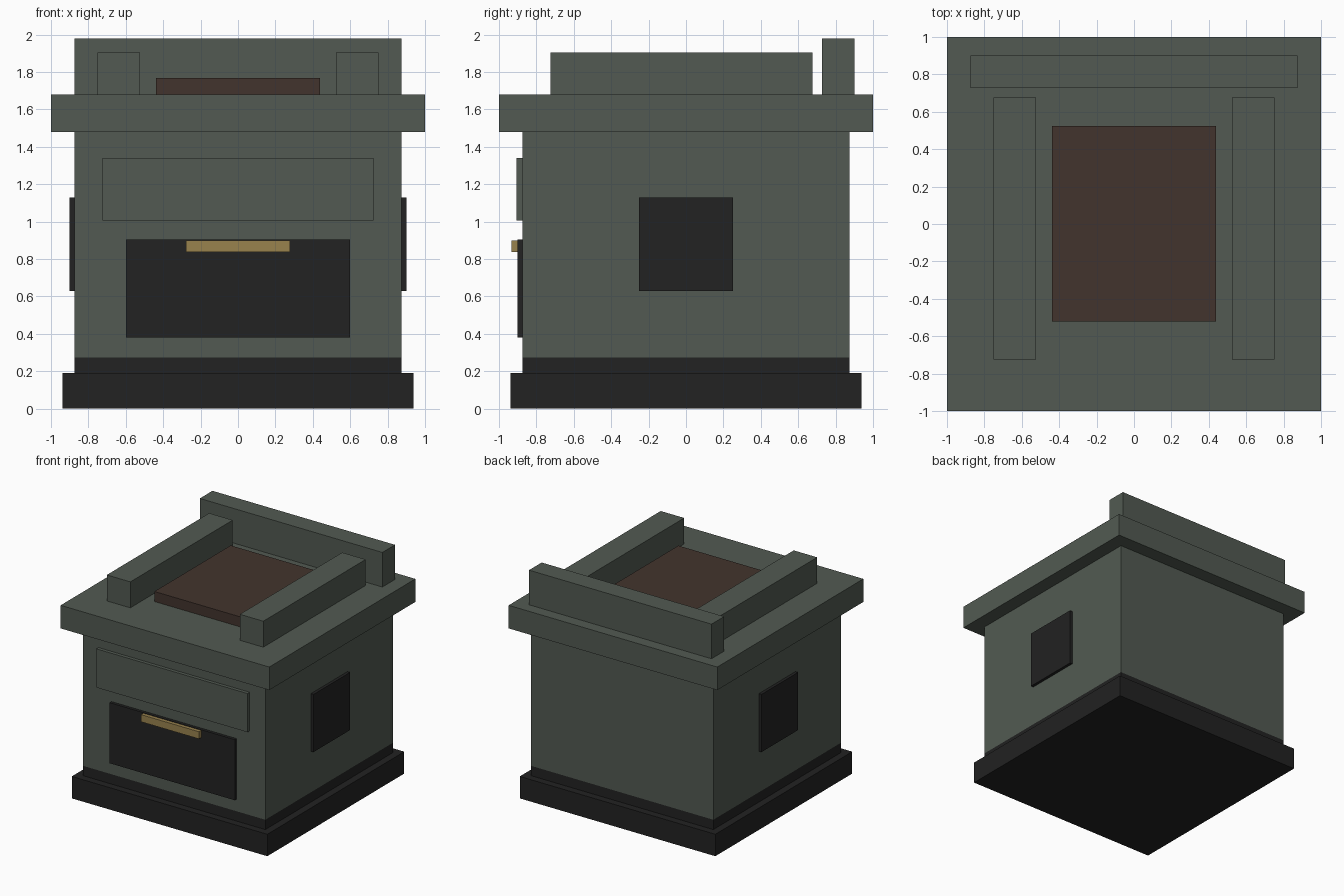
import bpy

if "Cube" in bpy.data.objects:
    bpy.data.objects.remove(bpy.data.objects["Cube"])


def material(name, rgb):
    m = bpy.data.materials.new(name)
    m.diffuse_color = (*rgb, 1.0)
    m.use_nodes = True
    m.node_tree.nodes["Principled BSDF"].inputs["Base Color"].default_value = m.diffuse_color
    return m


GREEN = material("grey_green", (0.084, 0.102, 0.084))
BLACK = material("charcoal", (0.016, 0.016, 0.016))
BROWN = material("dark_brown", (0.055, 0.034, 0.026))
BRASS = material("brass", (0.314, 0.223, 0.076))


def box(name, x, y, z, mat):
    """Box spanning the given (min, max) ranges."""
    lo, hi = zip(x, y, z)
    verts = [(a, b, c) for a in x for b in y for c in z]
    faces = [(0, 1, 3, 2), (4, 6, 7, 5), (0, 4, 5, 1),
             (2, 3, 7, 6), (0, 2, 6, 4), (1, 5, 7, 3)]
    mesh = bpy.data.meshes.new(name)
    mesh.from_pydata(verts, [], faces)
    mesh.materials.append(mat)
    ob = bpy.data.objects.new(name, mesh)
    bpy.context.collection.objects.link(ob)
    return ob


def span(h):
    return (-h, h)


# Base and body
box("plinth", span(0.9375), span(0.9375), (0, 0.19), BLACK)
box("base_band", span(0.875), span(0.875), (0.19, 0.275), BLACK)
box("body", span(0.875), span(0.875), (0.275, 1.48), GREEN)

# Top slab with the sunken-looking tray, side rails and back rail
box("top_slab", span(1.0), span(1.0), (1.48, 1.68), GREEN)
box("tray", span(0.4375), (-0.52, 0.525), (1.68, 1.767), BROWN)
box("back_rail", span(0.875), (0.727, 0.9), (1.68, 1.98), GREEN)

# Front panels and handle
box("upper_panel", span(0.725), (-0.905, -0.875), (1.005, 1.34), GREEN)
box("door", span(0.6), (-0.9, -0.875), (0.38, 0.905), BLACK)
box("door_handle", span(0.278), (-0.932, -0.9), (0.838, 0.9), BRASS)

# Mirrored rails and side vents
for side, s in (("left", -1), ("right", 1)):
    box(side + "_rail", sorted((s * 0.525, s * 0.75)), (-0.725, 0.677),
        (1.68, 1.905), GREEN)
    box(side + "_vent", sorted((s * 0.875, s * 0.9)), span(0.25),
        (0.63, 1.13), BLACK)
